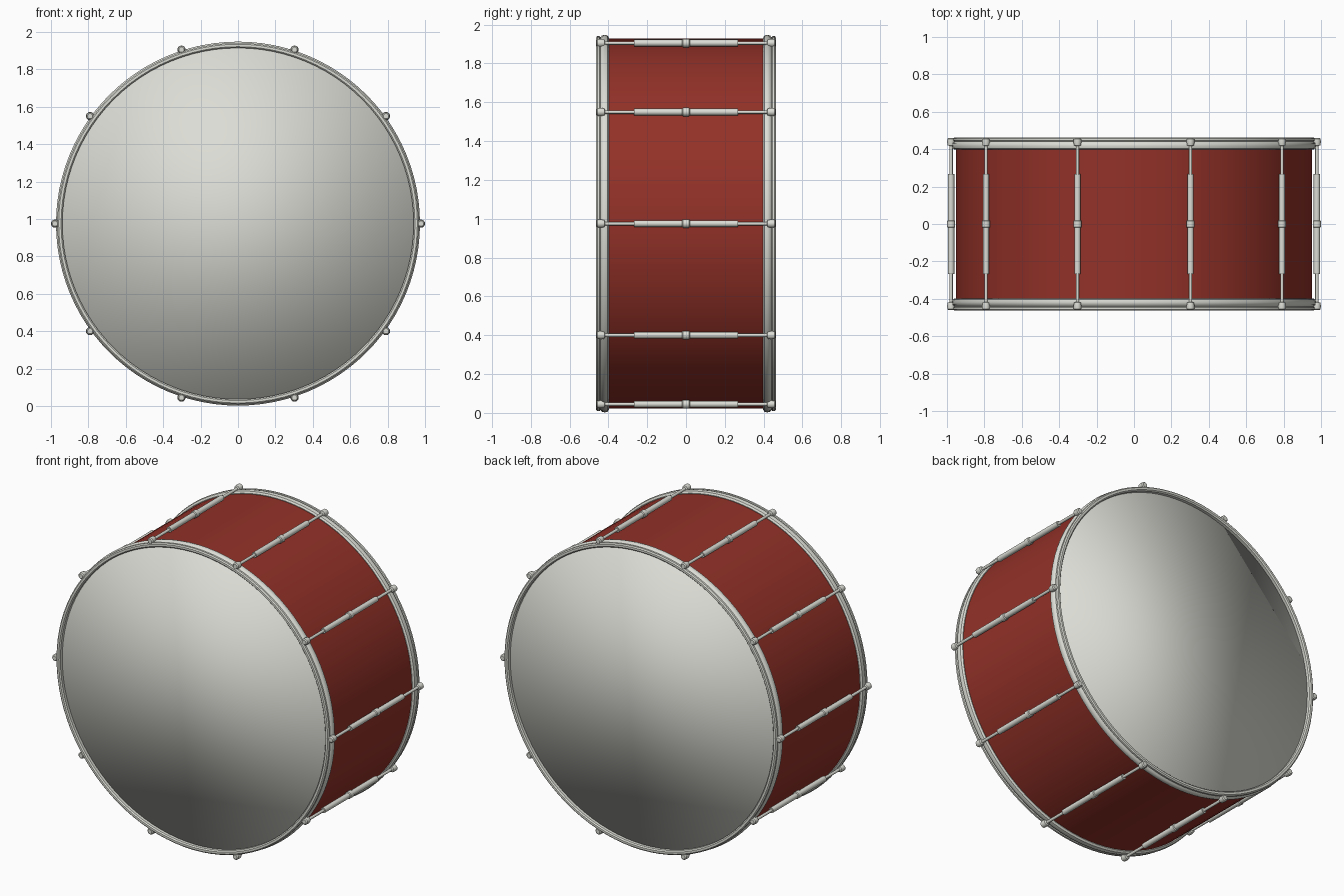
import bpy, bmesh, math
from mathutils import Matrix

if "Cube" in bpy.data.objects:
    bpy.data.objects.remove(bpy.data.objects["Cube"])

CZ = 0.975      # height of the drum axis
SEG = 96


def material(name, rgb):
    m = bpy.data.materials.new(name)
    m.diffuse_color = (*rgb, 1)
    m.use_nodes = True
    m.node_tree.nodes["Principled BSDF"].inputs["Base Color"].default_value = m.diffuse_color
    return m


RED = material("red shell", (0.29, 0.031, 0.021))
SILVER = material("pale silver", (0.72, 0.72, 0.67))


def lathe(name, profile, mat, segs=SEG, x=0, z=CZ, closed=False, angle=40):
    """Revolve (radius, y) points about an axis parallel to y; end caps are n-gons."""
    bm = bmesh.new()
    rings = []
    for r, y in profile:
        rings.append([bm.verts.new((r * math.cos(2 * math.pi * i / segs), y,
                                    r * math.sin(2 * math.pi * i / segs)))
                      for i in range(segs)])
    pairs = list(zip(rings, rings[1:]))
    if closed:
        pairs.append((rings[-1], rings[0]))
    else:
        bm.faces.new(rings[0])
        bm.faces.new(rings[-1])
    for a, b in pairs:
        for i in range(segs):
            j = (i + 1) % segs
            bm.faces.new((a[i], a[j], b[j], b[i]))
    bmesh.ops.recalc_face_normals(bm, faces=bm.faces)
    bmesh.ops.transform(bm, matrix=Matrix.Translation((x, 0, z)), verts=bm.verts)
    me = bpy.data.meshes.new(name)
    bm.to_mesh(me)
    bm.free()
    me.materials.append(mat)
    ob = bpy.data.objects.new(name, me)
    bpy.context.collection.objects.link(ob)
    bpy.ops.object.select_all(action='DESELECT')
    ob.select_set(True)
    bpy.context.view_layer.objects.active = ob
    bpy.ops.object.shade_smooth_by_angle(angle=math.radians(angle))
    return ob


# shell
lathe("shell", [(0.953, -0.42), (0.953, 0.42)], RED)

# heads and hoops, mirrored front to back
hoop = [(0.94, 0.402), (0.958, 0.397), (0.969, 0.404), (0.973, 0.418), (0.969, 0.433),
        (0.960, 0.440), (0.966, 0.446), (0.966, 0.457), (0.959, 0.463),
        (0.946, 0.463), (0.939, 0.456), (0.939, 0.43)]
for side, s in (("front", -1), ("back", 1)):
    # softly shaded across the edge, so the skin looks slightly domed
    lathe(side + "_head", [(0.947, s * 0.415), (0.947, s * 0.437)], SILVER, angle=180)
    lathe(side + "_hoop", [(r, s * y) for r, y in hoop], SILVER, closed=True)

# tension rods: thin rod, thick sleeve, centre collar and end heads in one profile
half = [(0.014, 0.461), (0.020, 0.455), (0.021, 0.437), (0.018, 0.421), (0.009, 0.417),
        (0.009, 0.268), (0.017, 0.268), (0.017, 0.020), (0.022, 0.016)]
rod = [(r, -y) for r, y in half] + half[::-1]
for k in range(10):
    a = math.radians(36 * k)
    lathe("tension_rod_%d" % (k + 1), rod, SILVER, segs=16,
          x=0.978 * math.cos(a), z=CZ + 0.978 * math.sin(a))
